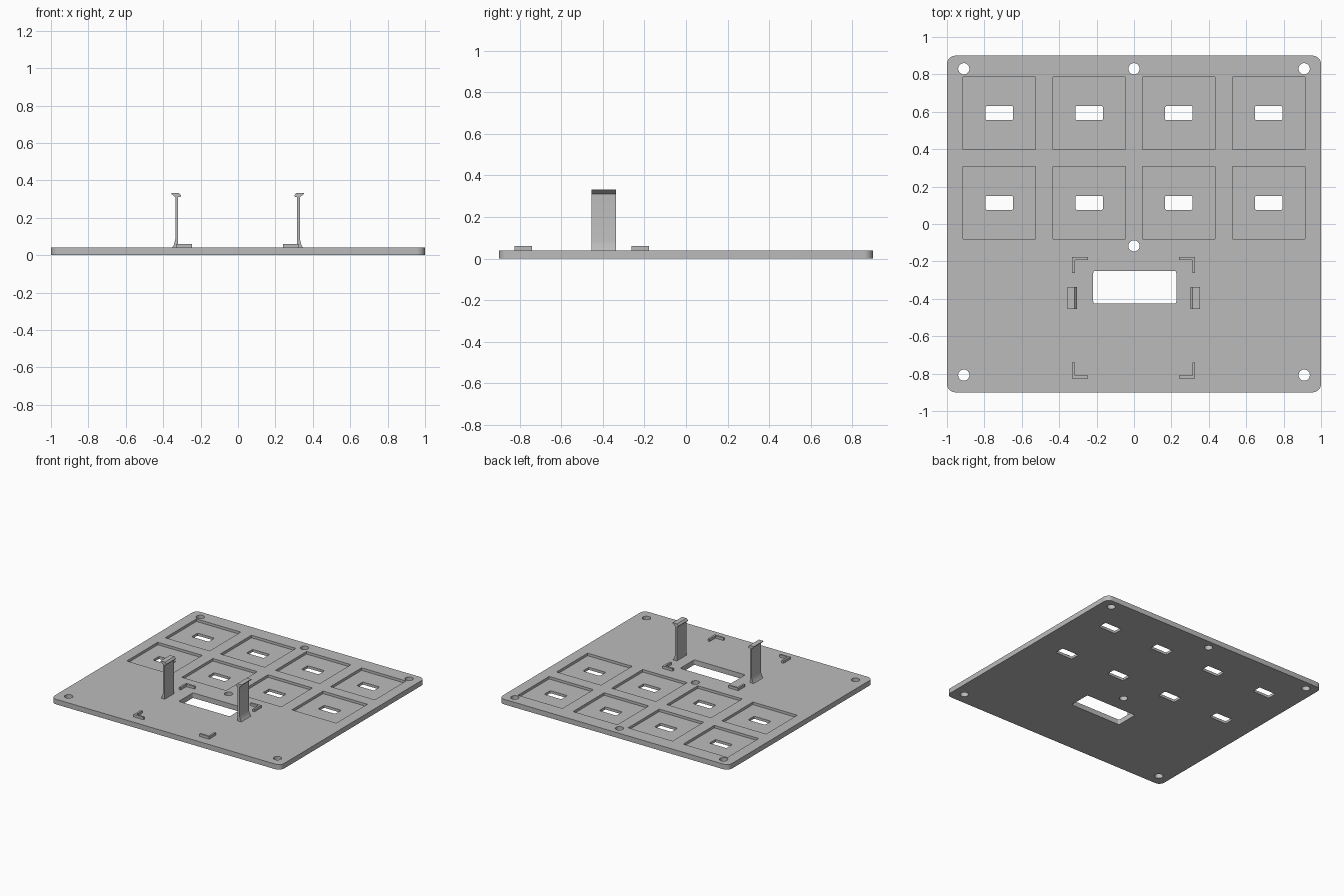
import bpy, bmesh, math

old = bpy.data.objects.get("Cube")
if old:
    bpy.data.objects.remove(old, do_unlink=True)

grey = bpy.data.materials.new("plain grey")
grey.use_nodes = True
COLOUR = (0.5, 0.5, 0.5, 1)
grey.diffuse_color = COLOUR
grey.node_tree.nodes["Principled BSDF"].inputs["Base Color"].default_value = COLOUR

THICK = 0.04
POCKET_FLOOR = 0.02


def rounded_rect(cx, cy, w, h, r, steps=6):
    """Outline of a rectangle with rounded corners."""
    pts = []
    for i, (sx, sy) in enumerate([(1, 1), (-1, 1), (-1, -1), (1, -1)]):
        for k in range(steps + 1):
            a = math.pi / 2 * (i + k / steps)
            pts.append((cx + sx * (w / 2 - r) + r * math.cos(a),
                        cy + sy * (h / 2 - r) + r * math.sin(a)))
    return pts


def rect(cx, cy, w, h):
    return [(cx + sx * w / 2, cy + sy * h / 2)
            for sx, sy in [(1, 1), (-1, 1), (-1, -1), (1, -1)]]


def circle(cx, cy, r, n=32):
    return [(cx + r * math.cos(math.tau * i / n), cy + r * math.sin(math.tau * i / n))
            for i in range(n)]


def prisms(name, outlines, low, high, to_3d=lambda u, v, w: (u, v, w)):
    """One object made of outlines extruded from low to high."""
    bm = bmesh.new()
    for pts in outlines:
        a = [bm.verts.new(to_3d(u, v, low)) for u, v in pts]
        b = [bm.verts.new(to_3d(u, v, high)) for u, v in pts]
        bm.faces.new(a[::-1])
        bm.faces.new(b)
        for i in range(len(pts)):
            j = (i + 1) % len(pts)
            bm.faces.new((a[i], a[j], b[j], b[i]))
    bmesh.ops.recalc_face_normals(bm, faces=bm.faces)
    mesh = bpy.data.meshes.new(name)
    bm.to_mesh(mesh)
    bm.free()
    mesh.materials.append(grey)
    obj = bpy.data.objects.new(name, mesh)
    bpy.context.collection.objects.link(obj)
    return obj


def smooth(obj):
    bpy.ops.object.select_all(action='DESELECT')
    obj.select_set(True)
    bpy.context.view_layer.objects.active = obj
    bpy.ops.object.shade_smooth_by_angle(angle=math.radians(30))


def cut(target, cutter):
    """Subtract the cutter, then discard it."""
    cutter.hide_render = True
    mod = target.modifiers.new("cut", 'BOOLEAN')
    mod.operation = 'DIFFERENCE'
    mod.solver = 'EXACT'
    mod.object = cutter
    bpy.context.view_layer.objects.active = target
    bpy.ops.object.modifier_apply(modifier=mod.name)
    bpy.data.objects.remove(cutter, do_unlink=True)


# Base plate with rounded corners
plate = prisms("base_plate", [rounded_rect(0, 0, 2, 1.8, 0.045)], 0, THICK)

# Square pockets in two rows of four
cells = [(x, y) for x in (-0.72, -0.24, 0.24, 0.72) for y in (0.593, 0.113)]
cut(plate, prisms("pocket_cutter", [rect(x, y, 0.387, 0.387) for x, y in cells],
                  POCKET_FLOOR, 0.1))

# Through openings: slots, screw holes and the large window
holes = [rounded_rect(x, y, 0.148, 0.075, 0.008, 3) for x, y in cells]
holes += [circle(x, y, 0.03) for x, y in
          [(-0.91, 0.83), (0, 0.83), (0.91, 0.83), (0, -0.117), (-0.91, -0.808), (0.91, -0.808)]]
holes.append(rounded_rect(0.004, -0.338, 0.444, 0.176, 0.012, 4))
cut(plate, prisms("opening_cutter", holes, -0.1, 0.1))
smooth(plate)

# L-shaped corner brackets and snap clips, mirrored left and right
ARM, WALL = 0.086, 0.015
BRACKET = [(0, 0), (ARM, 0), (ARM, WALL), (WALL, WALL), (WALL, ARM), (0, ARM)]
CLIP = [(0.35, THICK), (0.341, 0.055), (0.333, 0.085), (0.333, 0.31), (0.354, 0.327),
        (0.354, 0.333), (0.315, 0.333), (0.303, 0.32), (0.303, 0.315), (0.309, 0.31),
        (0.318, 0.31), (0.318, THICK)]
MID = -0.002
for side, s in (("left", 1), ("right", -1)):
    for end, y, d in (("back", -0.177, -1), ("front", -0.826, 1)):
        outline = [(MID + s * (0.329 - u), y + d * v) for u, v in BRACKET]
        prisms(f"{side}_{end}_bracket", [outline], THICK, 0.06)
    clip = prisms(f"{side}_snap_clip", [[(MID + s * u, v) for u, v in CLIP]],
                  -0.455, -0.337, lambda u, v, w: (u, w, v))
    smooth(clip)
